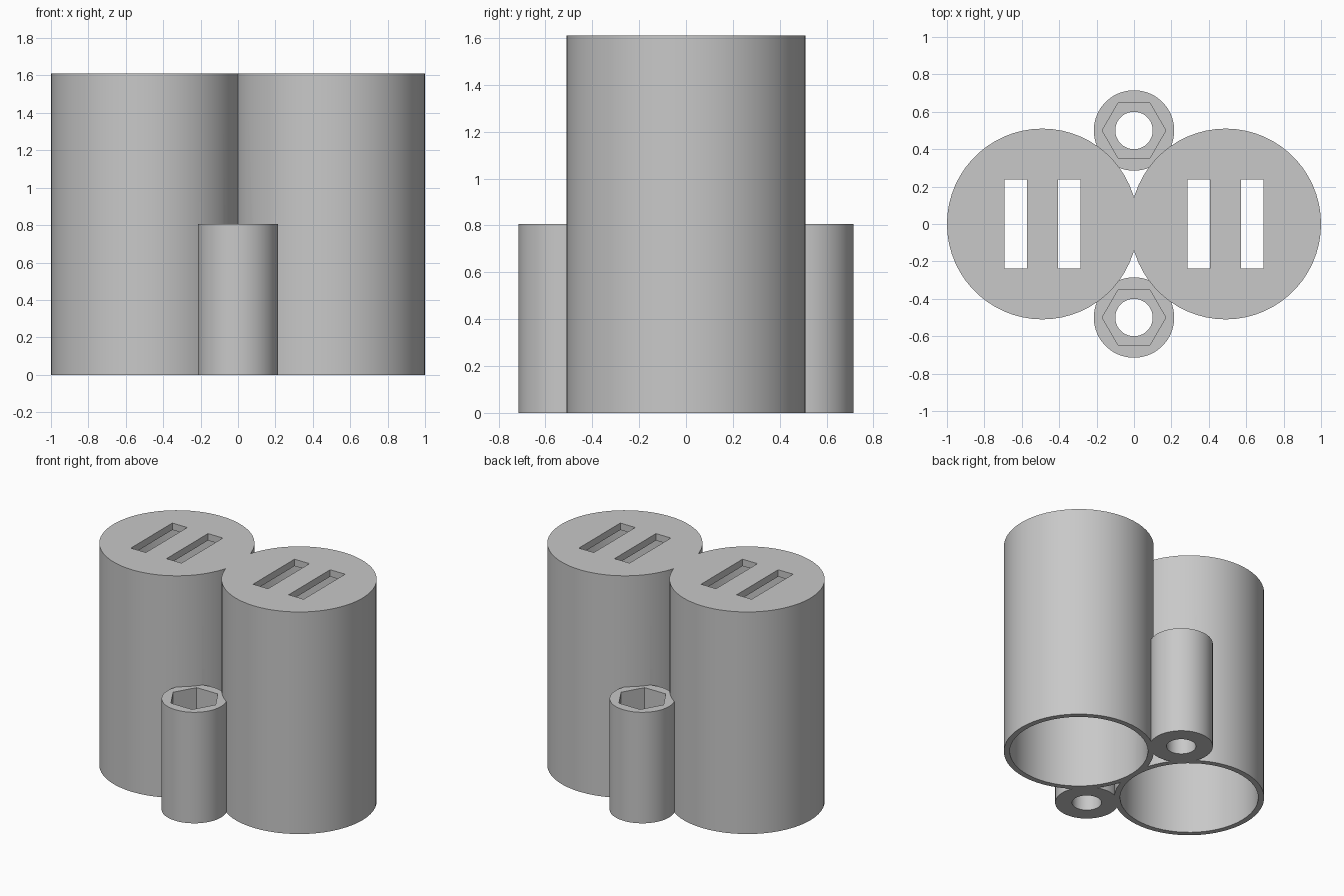
import bpy
from math import radians

cube = bpy.data.objects.get("Cube")
if cube:
    bpy.data.objects.remove(cube, do_unlink=True)

CUP_X, CUP_R, CUP_IN, CUP_H, LID = 0.49, 0.51, 0.47, 1.61, 0.05
BOSS_Y, BOSS_R, BOSS_H, NUT_FLOOR = 0.5, 0.215, 0.805, 0.4

grey = bpy.data.materials.new("plain grey")
grey.use_nodes = True
colour = (0.58, 0.58, 0.58, 1)
grey.diffuse_color = colour
grey.node_tree.nodes["Principled BSDF"].inputs["Base Color"].default_value = colour


def prism(name, x, y, radius, z0, z1, sides=60):
    """Upright cylinder or regular prism from z0 to z1."""
    bpy.ops.mesh.primitive_cylinder_add(vertices=sides, radius=radius, depth=z1 - z0,
                                        location=(x, y, (z0 + z1) / 2))
    ob = bpy.context.object
    ob.name = name
    if sides == 6:
        ob.rotation_euler.z = radians(30)
    ob.data.materials.append(grey)
    return ob


def combine(body, tool, operation):
    """Apply a boolean and discard the tool."""
    mod = body.modifiers.new("boolean", 'BOOLEAN')
    mod.operation, mod.solver, mod.object = operation, 'EXACT', tool
    bpy.context.view_layer.objects.active = body
    bpy.ops.object.modifier_apply(modifier=mod.name)
    bpy.data.objects.remove(tool, do_unlink=True)


# Two tall cups joined along the middle, with a short boss in each valley
body = prism("twin_cup_holder", -CUP_X, 0, CUP_R, 0, CUP_H)
combine(body, prism("cup", CUP_X, 0, CUP_R, 0, CUP_H), 'UNION')
for side in (-1, 1):
    combine(body, prism("boss", 0, side * BOSS_Y, BOSS_R, 0, BOSS_H), 'UNION')

for side in (-1, 1):
    # Cup hollow, open at the bottom
    combine(body, prism("hollow", side * CUP_X, 0, CUP_IN, -0.1, CUP_H - LID), 'DIFFERENCE')
    # Two slots through each lid
    for offset in (-0.143, 0.143):
        bpy.ops.mesh.primitive_cube_add(size=1, location=(side * CUP_X + offset, 0, CUP_H))
        slot = bpy.context.object
        slot.scale = (0.12, 0.475, 0.3)
        combine(body, slot, 'DIFFERENCE')
    # Screw hole and hexagonal nut pocket in each boss
    combine(body, prism("screw_hole", 0, side * BOSS_Y, 0.1, -0.1, BOSS_H + 0.1), 'DIFFERENCE')
    combine(body, prism("nut_pocket", 0, side * BOSS_Y, 0.17, NUT_FLOOR, BOSS_H + 0.1, 6),
            'DIFFERENCE')

# One colour, smooth curved walls with crisp rims
body.data.materials.clear()
body.data.materials.append(grey)
bpy.ops.object.select_all(action='DESELECT')
body.select_set(True)
bpy.context.view_layer.objects.active = body
bpy.ops.object.shade_smooth_by_angle(angle=radians(30))
